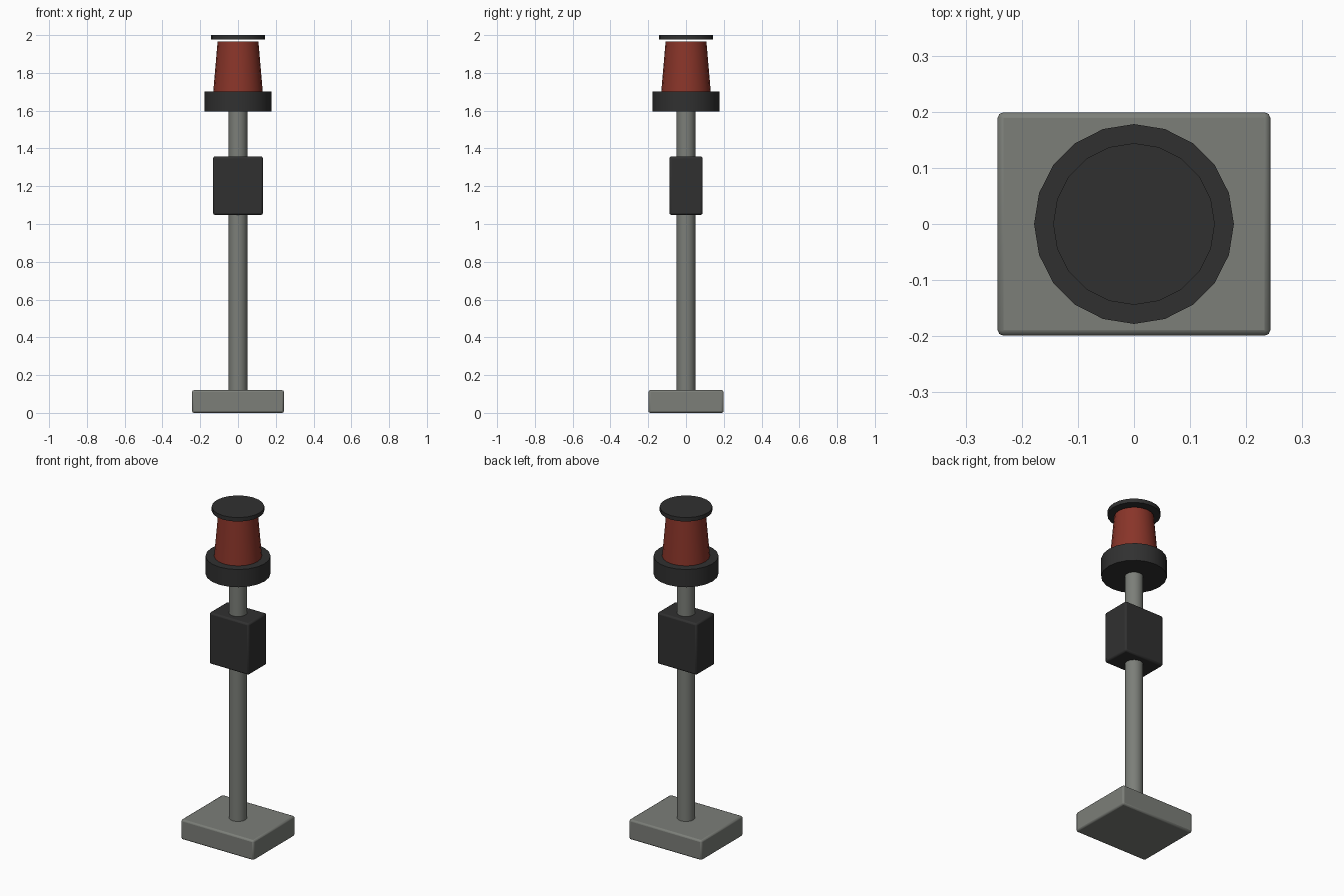
import bpy
import math

default = bpy.data.objects.get("Cube")
if default:
    bpy.data.objects.remove(default, do_unlink=True)


def material(name, rgb):
    mat = bpy.data.materials.new(name)
    mat.use_nodes = True
    mat.diffuse_color = (*rgb, 1)
    mat.node_tree.nodes["Principled BSDF"].inputs["Base Color"].default_value = (*rgb, 1)
    return mat


grey = material("grey metal", (0.2, 0.21, 0.19))
black = material("black plastic", (0.03, 0.03, 0.03))
red = material("red lens", (0.25, 0.035, 0.022))


def finish(name, mat):
    obj = bpy.context.object
    obj.name = name
    obj.data.materials.append(mat)
    bpy.ops.object.shade_smooth_by_angle(angle=math.radians(35))
    return obj


def round_part(name, mat, r_low, r_high, z_low, z_high, sides=20):
    bpy.ops.mesh.primitive_cone_add(
        vertices=sides, radius1=r_low, radius2=r_high, depth=z_high - z_low,
        location=(0, 0, (z_low + z_high) / 2))
    return finish(name, mat)


def box_part(name, mat, width, depth, z_low, z_high, bevel=0.01):
    bpy.ops.mesh.primitive_cube_add(size=1, location=(0, 0, (z_low + z_high) / 2))
    obj = bpy.context.object
    obj.scale = (width, depth, z_high - z_low)
    bpy.ops.object.transform_apply(location=False, rotation=False, scale=True)
    mod = obj.modifiers.new("rounded edges", "BEVEL")
    mod.width = bevel
    mod.segments = 2
    return finish(name, mat)


# Stand
box_part("base_plate", grey, 0.486, 0.398, 0, 0.12)
round_part("pole", grey, 0.05, 0.05, 0.1, 1.62)
box_part("control_box", black, 0.264, 0.176, 1.048, 1.358)

# Beacon lamp
round_part("lamp_collar", black, 0.178, 0.178, 1.595, 1.702)
round_part("lamp_lens", red, 0.131, 0.108, 1.7, 1.967)
round_part("lamp_cap", black, 0.144, 0.144, 1.976, 2.0)
